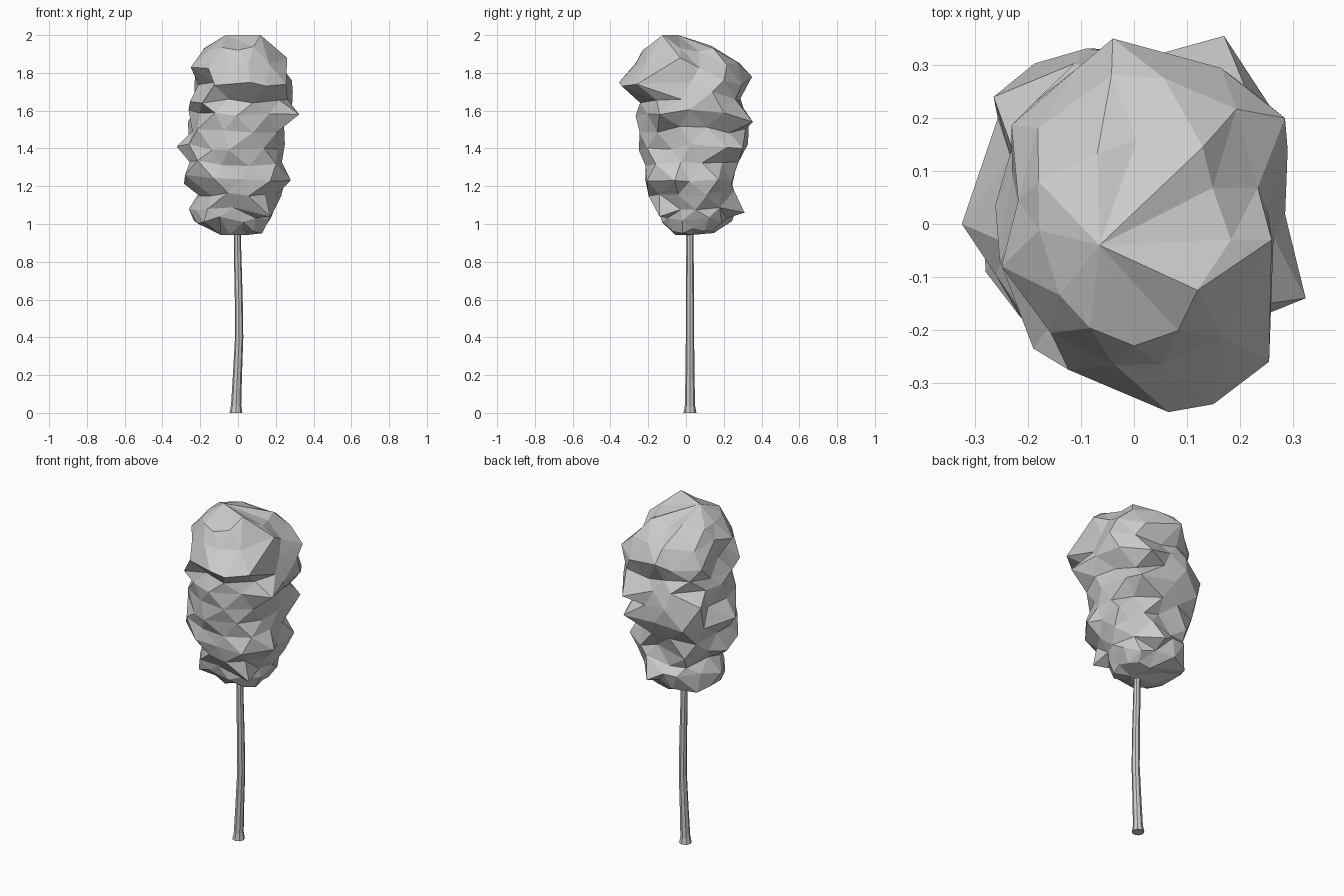
import bpy, bmesh, math, random
from mathutils import Vector

if "Cube" in bpy.data.objects:
    bpy.data.objects.remove(bpy.data.objects["Cube"])

random.seed(11)


def finish(bm, name):
    bmesh.ops.recalc_face_normals(bm, faces=bm.faces)
    mesh = bpy.data.meshes.new(name)
    bm.to_mesh(mesh)
    bm.free()
    ob = bpy.data.objects.new(name, mesh)
    bpy.context.collection.objects.link(ob)
    return ob


def bridge(bm, a, b, triangles):
    n = len(a)
    for i in range(n):
        j = (i + 1) % n
        if not triangles:
            bm.faces.new((a[i], a[j], b[j], b[i]))
        elif (a[i].co - b[j].co).length < (a[j].co - b[i].co).length:
            bm.faces.new((a[i], a[j], b[j]))
            bm.faces.new((a[i], b[j], b[i]))
        else:
            bm.faces.new((a[i], a[j], b[i]))
            bm.faces.new((a[j], b[j], b[i]))


# Trunk: slightly bent, flared at the foot
bm = bmesh.new()
rings = []
for x, z, r in [(-.011, 0, .034), (-.010, .04, .027), (-.003, .2, .024),
                (.006, .4, .022), (.004, .6, .021), (-.001, .8, .020), (-.005, 1.0, .018)]:
    rings.append([bm.verts.new((x + r * math.cos(a), .021 + r * math.sin(a), z))
                  for a in (math.tau * i / 8 for i in range(8))])
for lo, hi in zip(rings, rings[1:]):
    bridge(bm, lo, hi, False)
bm.faces.new(rings[0])
bm.faces.new(rings[-1])
finish(bm, "trunk")

# Foliage: crumpled column; each level is z, left, right, front, back
levels = [(.96, -.10, .14, -.08, .16), (1.02, -.23, .17, -.15, .24),
          (1.09, -.25, .19, -.16, .29), (1.16, -.22, .23, -.19, .25),
          (1.23, -.27, .27, -.23, .26), (1.32, -.28, .25, -.24, .27),
          (1.41, -.30, .26, -.24, .32), (1.50, -.27, .25, -.24, .33),
          (1.59, -.25, .29, -.26, .31), (1.66, -.25, .27, -.25, .31),
          (1.75, -.24, .28, -.31, .34), (1.84, -.24, .26, -.28, .28),
          (1.93, -.17, .18, -.22, .16)]
SIDES = 12
bm = bmesh.new()
rings = []
for k, (z, left, right, front, back) in enumerate(levels):
    ring = []
    for i in range(SIDES):
        a = math.tau * (i + .5 * (k % 2) + random.uniform(-.2, .2)) / SIDES
        c, s = math.cos(a), math.sin(a)
        p = 2.5
        f = (abs(c) ** p + abs(s) ** p) ** (-1 / p) * random.uniform(.88, 1.06)
        ring.append(bm.verts.new((
            (left + right) / 2 + (right - left) / 2 * c * f,
            (front + back) / 2 + (back - front) / 2 * s * f,
            z + random.uniform(-.02, .02))))
    rings.append(ring)
bottom = bm.verts.new((.05, .03, .942))
top = bm.verts.new((-.065, -.04, 2.0))

# Prominent corners of the crown (and one hollow) pull the closest vertex
corners = [(.12, -.125, 2.0), (-.04, .35, 1.78), (.13, .145, 1.93), (-.18, .08, 1.93),
           (0, -.23, 1.92), (.26, -.03, 1.88), (.065, -.355, 1.75), (.15, -.34, 1.73),
           (.285, .2, 1.76), (.29, .14, 1.70), (.17, .355, 1.54), (.20, .30, 1.40),
           (-.265, .24, 1.54), (.324, -.14, 1.58), (.255, -.26, 1.74), (-.325, 0, 1.41),
           (-.28, -.09, 1.26), (.28, -.06, 1.23), (-.19, -.235, 1.64), (-.13, -.15, 1.75),
           (-.25, -.08, 1.83), (-.26, .04, 1.08), (.17, -.14, 1.04), (.04, .31, 1.06)]
free = [v for r in rings for v in r]
for c in corners:
    v = min(free, key=lambda v: (v.co - Vector(c)).length)
    v.co = c
    free.remove(v)

for lo, hi in zip(rings, rings[1:]):
    bridge(bm, lo, hi, True)
for i in range(SIDES):
    j = (i + 1) % SIDES
    bm.faces.new((rings[0][j], rings[0][i], bottom))
    bm.faces.new((rings[-1][i], rings[-1][j], top))
for v in bm.verts:
    v.co.x = max(-.325, min(.325, v.co.x))
    v.co.y = max(-.355, min(.355, v.co.y))
    v.co.z = max(.942, min(2.0, v.co.z))
finish(bm, "foliage")
